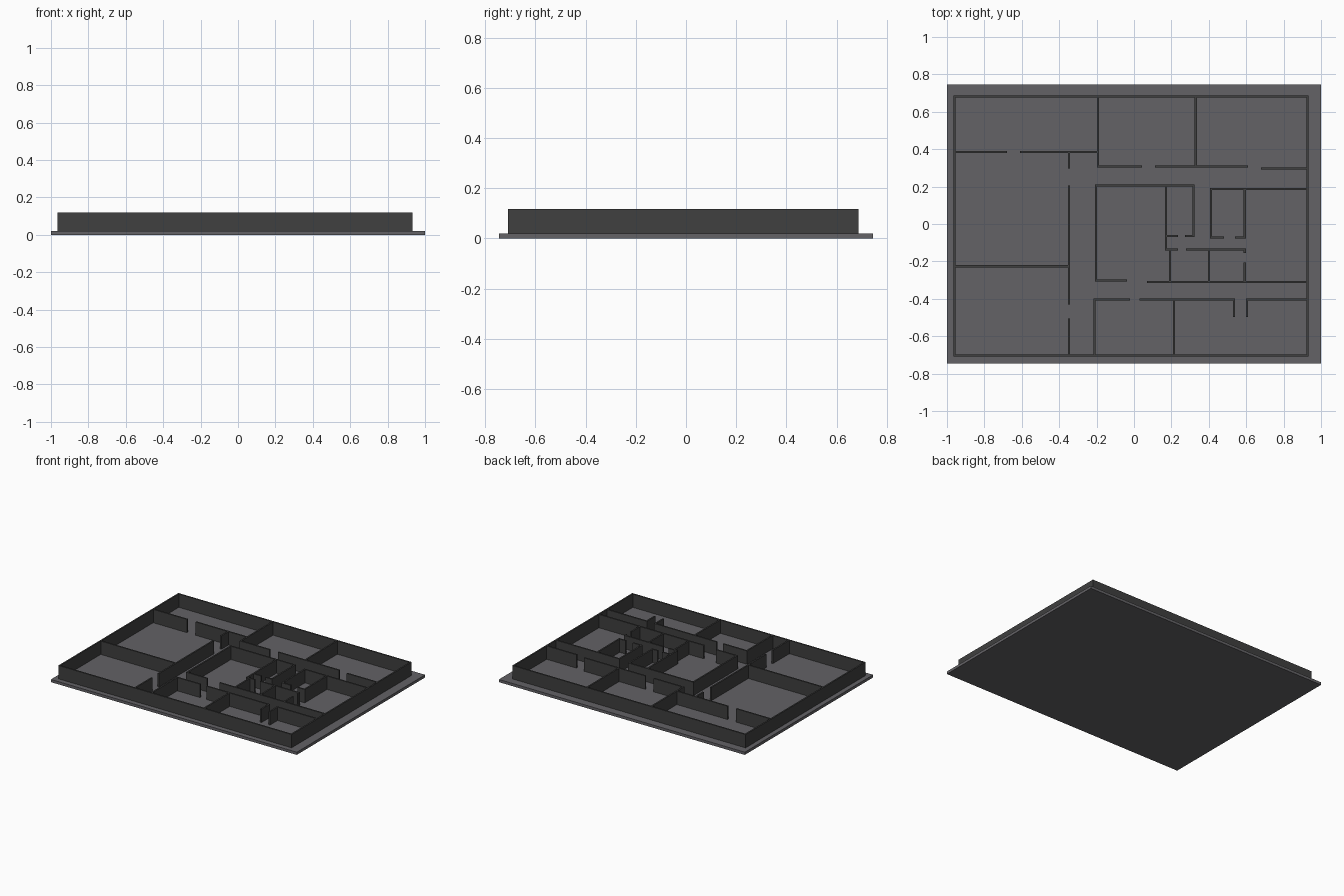
import bpy, bmesh
from mathutils import Matrix, Vector

if "Cube" in bpy.data.objects:
    bpy.data.objects.remove(bpy.data.objects["Cube"])

T = 0.011                 # wall thickness
Z0, Z1 = 0.02, 0.118      # wall bottom and top
XL, XR, YB, YF = -0.96, 0.927, 0.681, -0.703   # outer wall centre lines


def material(name, color):
    m = bpy.data.materials.new(name)
    m.diffuse_color = (*color, 1)
    m.use_nodes = True
    m.node_tree.nodes["Principled BSDF"].inputs["Base Color"].default_value = m.diffuse_color
    return m


def add_box(bm, lo, hi):
    lo, hi = Vector(lo), Vector(hi)
    bmesh.ops.create_cube(bm, size=1, matrix=Matrix.Translation((lo + hi) / 2)
                          @ Matrix.Diagonal((*(hi - lo), 1)))


def finish(bm, name, mat):
    me = bpy.data.meshes.new(name)
    bm.to_mesh(me)
    bm.free()
    me.materials.append(mat)
    bpy.context.collection.objects.link(bpy.data.objects.new(name, me))


floor_mat = material("floor_grey", (0.125, 0.122, 0.132))
wall_mat = material("wall_grey", (0.05, 0.05, 0.05))

# Outer walls: position, then one start/end pair for each run between doorways
outer_h = {YB: [(XL, XR)], YF: [(XL, XR)]}
outer_v = {XL: [(YF, YB)], XR: [(YF, YB)]}

# Partitions running along x, keyed by y
inner_h = {
    0.384: [(XL, -0.68), (-0.61, -0.193)],
    0.308: [(-0.193, 0.043), (0.112, 0.61)],
    0.297: [(0.68, XR)],
    0.205: [(-0.203, 0.319)],
    0.187: [(0.412, XR)],
    -0.065: [(0.17, 0.235), (0.273, 0.319)],
    -0.072: [(0.412, 0.48), (0.54, 0.592)],
    -0.137: [(0.17, 0.235), (0.278, 0.592)],
    -0.226: [(XL, -0.347)],
    -0.302: [(-0.203, -0.037)],
    -0.31: [(0.07, XR)],
    -0.404: [(-0.212, -0.022), (0.03, 0.534), (0.603, XR)],
}

# Partitions running along y, keyed by x
inner_v = {
    -0.347: [(0.297, 0.384), (-0.43, 0.206), (YF, -0.505)],
    -0.193: [(0.308, YB)],
    0.33: [(0.308, YB)],
    -0.203: [(-0.302, 0.205)],
    0.17: [(-0.137, 0.205)],
    0.319: [(-0.065, 0.205)],
    0.412: [(-0.072, 0.187)],
    0.592: [(-0.072, 0.187), (-0.155, -0.137), (-0.31, -0.206)],
    0.193: [(-0.31, -0.137)],
    0.40: [(-0.31, -0.137)],
    -0.212: [(YF, -0.404)],
    0.214: [(YF, -0.404)],
    0.534: [(-0.497, -0.404)],
    0.603: [(-0.497, -0.404)],
}
all_h, all_v = {**outer_h, **inner_h}, {**outer_v, **inner_v}


def joint(end, pos, crossing, corner):
    """How far to lengthen a wall end so that it meets its neighbour cleanly."""
    for a, b in crossing.get(end, []):
        if a < pos < b:
            return -T / 2
        if pos in (a, b):
            return corner
    return 0


def build_walls(name, h, v):
    bm = bmesh.new()
    for y, runs in h.items():
        for a, b in runs:
            a2 = a - joint(a, y, all_v, T / 2)
            b2 = b + joint(b, y, all_v, T / 2)
            add_box(bm, (a2, y - T / 2, Z0), (b2, y + T / 2, Z1))
    for x, runs in v.items():
        for a, b in runs:
            a2 = a - joint(a, x, all_h, -T / 2)
            b2 = b + joint(b, x, all_h, -T / 2)
            add_box(bm, (x - T / 2, a2, Z0), (x + T / 2, b2, Z1))
    finish(bm, name, wall_mat)


# Floor slab
slab = bmesh.new()
add_box(slab, (-1, -0.745, 0), (1, 0.745, Z0))
finish(slab, "floor_slab", floor_mat)

# Walls
build_walls("outer_walls", outer_h, outer_v)
build_walls("partition_walls", inner_h, inner_v)
